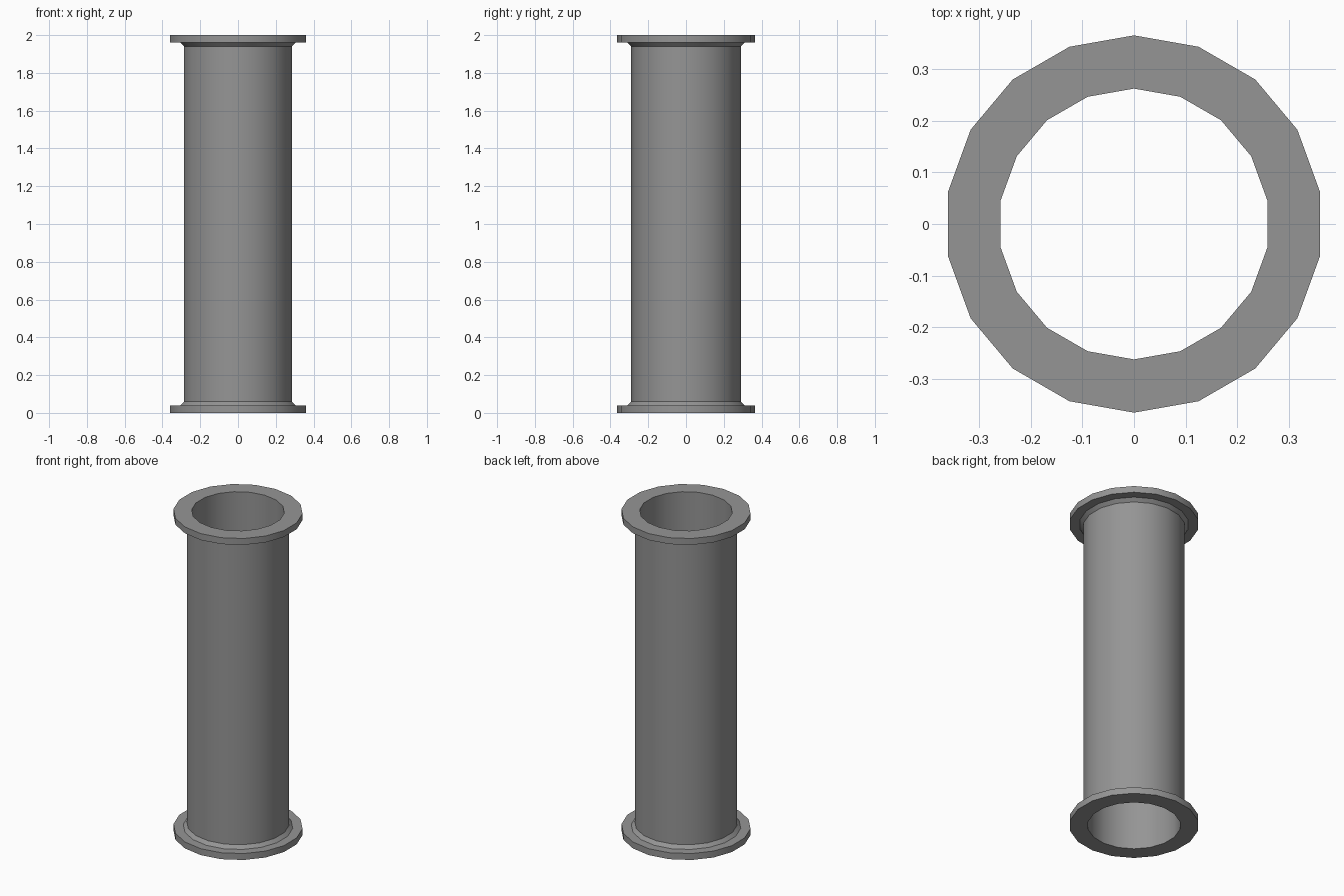
import bpy, bmesh, math

cube = bpy.data.objects.get("Cube")
if cube:
    bpy.data.objects.remove(cube, do_unlink=True)

SIDES = 18
HEIGHT = 2.0
BORE, WALL, WELD, RIM = 0.262, 0.29, 0.31, 0.365
FLANGE_H, WELD_H = 0.04, 0.06

steel = bpy.data.materials.new("grey steel")
steel.use_nodes = True
grey = (0.3, 0.3, 0.3, 1)
steel.diffuse_color = grey
steel.node_tree.nodes["Principled BSDF"].inputs["Base Color"].default_value = grey


def lathe(name, profile, closed=False):
    """Revolve (radius, z) points about z, with a corner on the y axis."""
    bm = bmesh.new()
    rings = []
    for r, z in profile:
        angles = [math.pi / 2 + math.tau * i / SIDES for i in range(SIDES)]
        rings.append([bm.verts.new((r * math.cos(a), r * math.sin(a), z)) for a in angles])
    pairs = list(zip(rings, rings[1:]))
    if closed:
        pairs.append((rings[-1], rings[0]))
    for low, high in pairs:
        for i in range(SIDES):
            j = (i + 1) % SIDES
            bm.faces.new((low[i], low[j], high[j], high[i]))
    bmesh.ops.recalc_face_normals(bm, faces=bm.faces)
    mesh = bpy.data.meshes.new(name)
    bm.to_mesh(mesh)
    bm.free()
    mesh.materials.append(steel)
    obj = bpy.data.objects.new(name, mesh)
    bpy.context.collection.objects.link(obj)
    bpy.ops.object.select_all(action="DESELECT")
    obj.select_set(True)
    bpy.context.view_layer.objects.active = obj
    bpy.ops.object.shade_smooth_by_angle(angle=math.radians(30))
    return obj


# Whole flanged pipe as one closed section: bore, flanges, weld fillets, wall
lower = [(BORE, 0), (RIM, 0), (RIM, FLANGE_H), (WELD, FLANGE_H), (WALL, WELD_H)]
upper = [(r, HEIGHT - z) for r, z in reversed(lower)]
lathe("flanged_pipe", lower + upper, closed=True)
